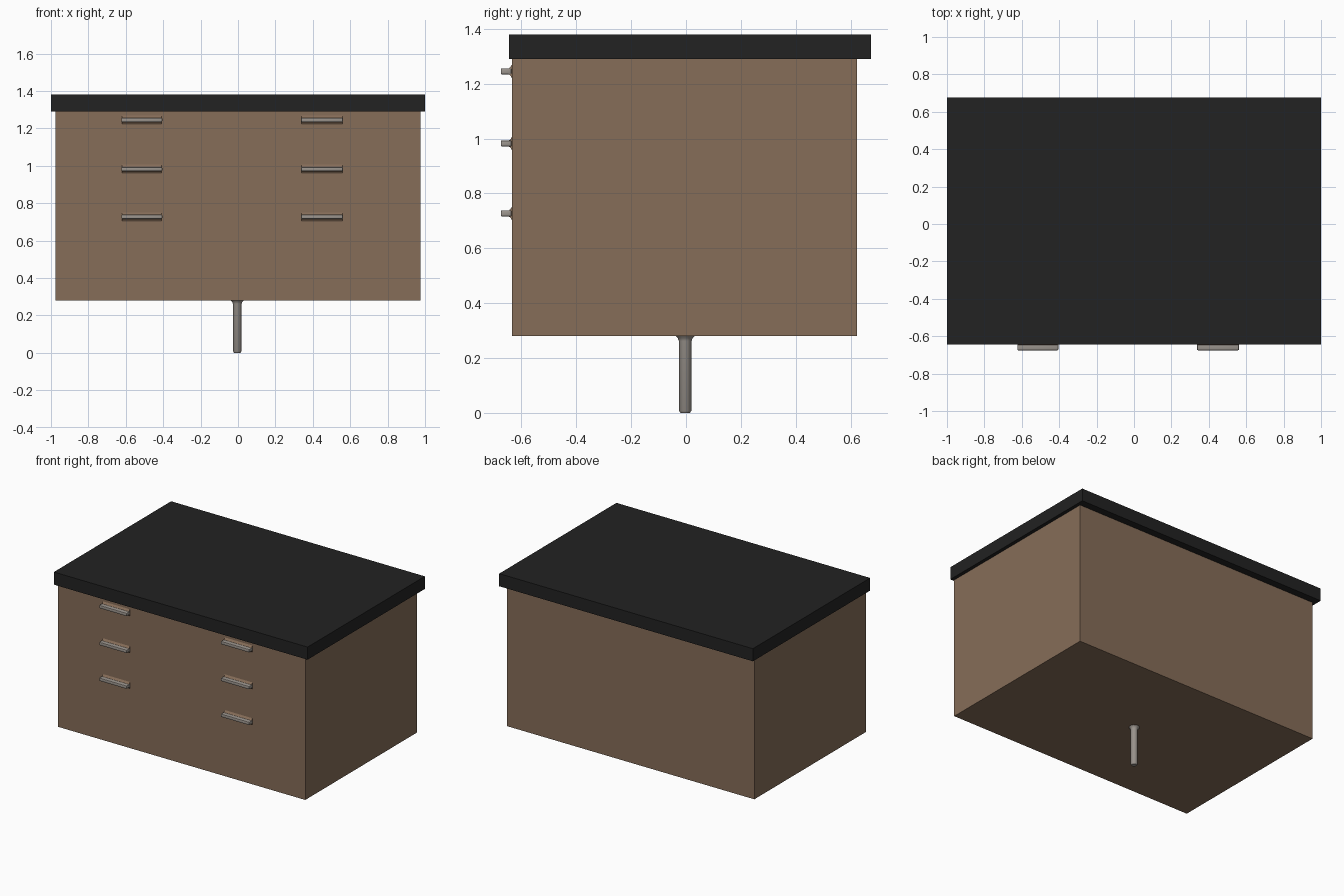
import bpy, bmesh, math

if "Cube" in bpy.data.objects:
    bpy.data.objects.remove(bpy.data.objects["Cube"])


def material(name, rgb):
    m = bpy.data.materials.new(name)
    m.diffuse_color = (*rgb, 1)
    m.use_nodes = True
    m.node_tree.nodes["Principled BSDF"].inputs["Base Color"].default_value = m.diffuse_color
    return m


WOOD = material("brown wood", (0.238, 0.153, 0.098))
BLACK = material("black worktop", (0.016, 0.016, 0.016))
METAL = material("grey metal", (0.33, 0.30, 0.27))


def finish(name, bm, mat, smooth=False):
    bmesh.ops.recalc_face_normals(bm, faces=bm.faces)
    me = bpy.data.meshes.new(name)
    bm.to_mesh(me)
    bm.free()
    me.materials.append(mat)
    ob = bpy.data.objects.new(name, me)
    bpy.context.collection.objects.link(ob)
    if smooth:
        bpy.ops.object.select_all(action='DESELECT')
        ob.select_set(True)
        bpy.context.view_layer.objects.active = ob
        bpy.ops.object.shade_smooth_by_angle(angle=math.radians(40))
    return ob


def box(name, lo, hi, mat, bevel=0):
    bm = bmesh.new()
    bmesh.ops.create_cube(bm, size=1)
    for v in bm.verts:
        v.co = [(a + b) / 2 + c * (b - a) for a, b, c in zip(lo, hi, v.co)]
    if bevel:
        bmesh.ops.bevel(bm, geom=bm.edges[:], offset=bevel, segments=2,
                        profile=0.5, affect='EDGES')
    return finish(name, bm, mat, bool(bevel))


def extrude_x(name, profile, x0, x1, mat):
    """Extrude a closed (y, z) profile along x."""
    bm = bmesh.new()
    face = bm.faces.new([bm.verts.new((x0, y, z)) for y, z in profile])
    new = bmesh.ops.extrude_face_region(bm, geom=[face])["geom"]
    for v in new:
        if isinstance(v, bmesh.types.BMVert):
            v.co.x = x1
    return finish(name, bm, mat, True)


# Cabinet body and overhanging worktop
box("cabinet_body", (-0.975, -0.635, 0.28), (0.975, 0.623, 1.29), WOOD)
box("worktop", (-1, -0.645, 1.29), (1, 0.675, 1.38), BLACK)

# Drawer pulls: metal bar on a flared wooden base, three rows by two columns
flare = [(0.0, 0.026), (-0.006, 0.015), (-0.014, 0.010), (-0.022, 0.008)]
for side, x0, x1 in (("left", -0.623, -0.405), ("right", 0.337, 0.561)):
    for row, z in (("upper", 1.245), ("middle", 0.982), ("lower", 0.727)):
        box(f"{side}_{row}_pull", (x0, -0.675, z - 0.011),
            (x1, -0.636, z + 0.011), METAL, 0.004)
        prof = [(-0.634 + y, z + h) for y, h in flare]
        prof += [(-0.634 + y, z - h) for y, h in reversed(flare)]
        extrude_x(f"{side}_{row}_pull_base", prof, x0 + 0.003, x1 - 0.003, WOOD)

# Single central leg, turned from a profile with a flared top
bm = bmesh.new()
rings = []
for r, z in ((0.017, 0), (0.023, 0.008), (0.023, 0.262), (0.027, 0.272), (0.036, 0.281)):
    rings.append([bm.verts.new((-0.004 + r * math.cos(a), -0.003 + r * math.sin(a), z))
                  for a in (math.tau * i / 16 for i in range(16))])
for a, b in zip(rings, rings[1:]):
    for i in range(16):
        j = (i + 1) % 16
        bm.faces.new((a[i], a[j], b[j], b[i]))
bm.faces.new(rings[0])
bm.faces.new(rings[-1])
finish("centre_leg", bm, METAL, True)
